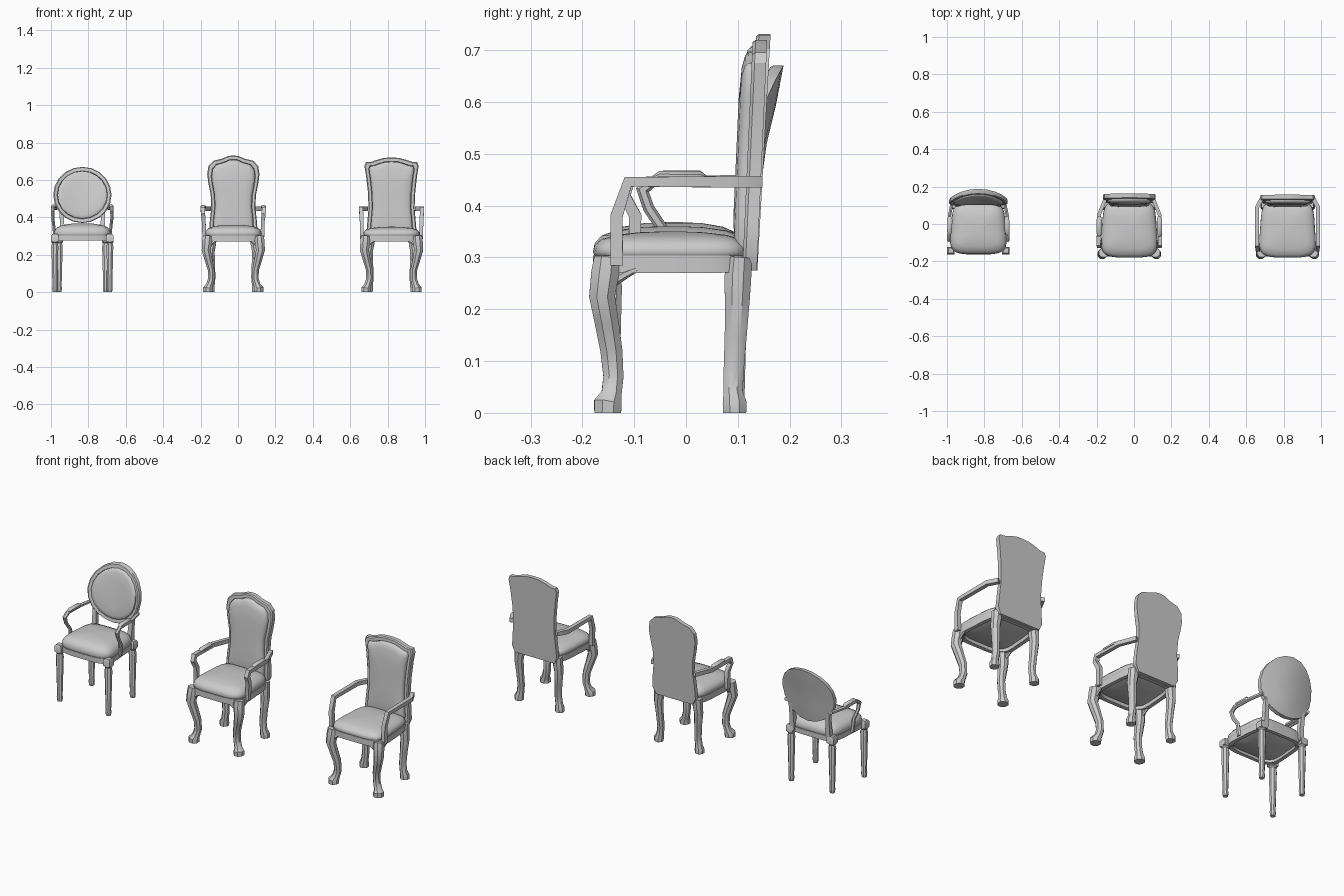
import bpy, bmesh, math
from mathutils import Vector


def loft(name, rings, closed=False, angle=40):
    """Skin equal-length rings; cap the ends unless the loft closes on itself."""
    bm = bmesh.new()
    vs = [[bm.verts.new(p) for p in r] for r in rings]
    n, m = len(rings[0]), len(rings)
    for i in range(m if closed else m - 1):
        a, b = vs[i], vs[(i + 1) % m]
        for j in range(n):
            k = (j + 1) % n
            bm.faces.new((a[j], a[k], b[k], b[j]))
    if not closed:
        caps = [bm.faces.new(vs[0]), bm.faces.new(vs[-1])]
        bmesh.ops.poke(bm, faces=caps)
    bmesh.ops.recalc_face_normals(bm, faces=bm.faces)
    me = bpy.data.meshes.new(name)
    bm.to_mesh(me)
    bm.free()
    ob = bpy.data.objects.new(name, me)
    bpy.context.collection.objects.link(ob)
    bpy.ops.object.select_all(action='DESELECT')
    ob.select_set(True)
    bpy.context.view_layer.objects.active = ob
    bpy.ops.object.shade_smooth_by_angle(angle=math.radians(angle))
    return ob


def tube(name, cx, side, path, sides=8):
    """Sweep along points (x, y, z, radius_x, radius_other), mirrored by side."""
    pts = [Vector((cx + side * p[0], p[1], p[2])) for p in path]
    rings = []
    for i, p in enumerate(pts):
        t = Vector((0, 0, 0))
        if i:
            t += (p - pts[i - 1]).normalized()
        if i < len(pts) - 1:
            t += (pts[i + 1] - p).normalized()
        t.normalize()
        u = (Vector((1, 0, 0)) - t * t.x).normalized()
        v = t.cross(u)
        k = 1.414 if sides == 4 else 1
        ring = []
        for j in range(sides):
            a = 2 * math.pi * (j + 0.5) / sides
            ring.append(p + u * (k * path[i][3] * math.cos(a)) + v * (k * path[i][4] * math.sin(a)))
        rings.append(ring)
    return loft(name, rings)


def seat_ring(cx, y0, y1, z, s=1.0, wave=0.0, n=32):
    """Rounded trapezoid outline, wider and bowed at the front."""
    ring = []
    for j in range(n):
        a = 2 * math.pi * (j + 0.5) / n
        c, d = math.cos(a), math.sin(a)
        x = math.copysign(abs(c) ** 0.4, c)
        y = math.copysign(abs(d) ** 0.4, d)
        w = 0.147 - 0.01 * y
        py = (y0 + y1) / 2 + s * y * (y1 - y0) / 2
        if y < -0.5:
            py -= 0.009 * (1 - x * x)
        ring.append((cx + s * x * w, py, z - wave * math.cos(3 * math.pi * x) ** 2))
    return ring


def seat(tag, cx, y0, y1, top, wave):
    # hollow rail and domed cushion
    loft(tag + "_seat_frame", [seat_ring(cx, y0, y1, 0.276, 1, wave), seat_ring(cx, y0, y1, 0.304),
                               seat_ring(cx, y0, y1, 0.304, 0.86), seat_ring(cx, y0, y1, 0.276, 0.86, wave)], True)
    h = top - 0.3
    prof = [(0.88, -0.01), (0.98, 0.003), (1.0, 0.2 * h), (0.98, 0.45 * h), (0.89, 0.7 * h),
            (0.7, 0.87 * h), (0.4, 0.97 * h), (0.1, h)]
    loft(tag + "_seat_cushion", [seat_ring(cx, y0, y1, 0.3 + dz, s) for s, dz in prof], angle=60)


def back(tag, cx, outline, yb, lean, bow, thick, puff, inner):
    """Leaning framed back: outline of (x, z) points, solid frame, puffed pad."""
    zs = [p[1] for p in outline]
    zc = (min(zs) + max(zs)) / 2

    def ring(sx, sz, fwd):
        r = []
        for x, z in outline:
            x, z = x * sx, zc + (z - zc) * sz
            r.append((cx + x, yb + lean * (z - 0.28) - bow * x * x - fwd, z))
        return r
    ix, iz = inner
    loft(tag + "_back_frame", [ring(0.5, 0.5, 0), ring(1, 1, 0), ring(1, 1, thick * 0.8), ring(0.96, 0.98, thick),
                               ring(ix + 0.02, iz + 0.01, thick), ring(ix, iz, thick - 0.006),
                               ring(0.4, 0.4, thick - 0.006)], angle=30)
    steps = [(1.0, -0.006), (1.0, 0.3 * puff), (0.96, 0.6 * puff), (0.85, 0.85 * puff), (0.55, puff), (0.15, puff)]
    loft(tag + "_back_pad", [ring(ix * s, iz * s, thick + f) for s, f in steps], angle=60)


def mirrored(half):
    """Half outline from bottom to top centre, completed on the other side."""
    return half + [(-x, z) for x, z in reversed(half) if x > 0]


CA, CB, CC = -0.832, -0.025, 0.821

# shared curved legs for the two tall chairs
front_leg = [(.138, -.153, .300, .027, .026), (.140, -.156, .270, .029, .029), (.145, -.162, .225, .026, .027),
             (.133, -.153, .175, .022, .025), (.119, -.144, .120, .019, .023), (.118, -.140, .070, .019, .021),
             (.128, -.144, .035, .020, .021), (.136, -.151, .018, .028, .029), (.136, -.151, .000, .027, .028)]
rear_leg = [(.115, .103, .300, .026, .026), (.116, .100, .260, .026, .028), (.121, .099, .220, .023, .026),
            (.116, .096, .150, .019, .023), (.112, .092, .080, .018, .021), (.117, .091, .040, .019, .020),
            (.123, .094, .018, .025, .025), (.123, .094, .000, .024, .024)]
for tag, cx in (("arched_chair", CB), ("square_chair", CC)):
    seat(tag, cx, -0.172, 0.122, 0.36 if cx == CB else 0.35, 0.006)
    for s in (-1, 1):
        tube(tag + "_front_leg", cx, s, front_leg)
        tube(tag + "_rear_leg", cx, s, rear_leg)
        # small knee brackets under the rails
        tube(tag + "_side_bracket", cx, s, [(.142, -.145, .252, .010, .012), (.145, -.115, .268, .008, .008),
                                            (.145, -.085, .282, .006, .004)], 6)
        tube(tag + "_front_bracket", cx, s, [(.128, -.162, .252, .010, .010), (.105, -.166, .268, .008, .008),
                                             (.080, -.168, .282, .006, .004)], 6)

# tall backs
back("arched_chair", CB, mirrored([(0, .275), (.11, .275), (.13, .31), (.127, .37), (.118, .45), (.121, .52), (.133, .58),
     (.140, .63), (.133, .675), (.108, .702), (.06, .714), (.028, .728), (0, .731)]), .138, .056, 0, .028, .024, (.83, .9))
back("square_chair", CC, mirrored([(0, .275), (.12, .275), (.135, .31), (.130, .37), (.123, .45), (.127, .54), (.136, .62),
     (.145, .675), (.137, .695), (.112, .696), (.08, .707), (.04, .718), (0, .720)]), .137, .045, 0, .028, .022, (.83, .9))

# arms: square bars with a sloping front support; the arched chair has pads
for s in (-1, 1):
    tube("square_chair_arm", CC, s, [(.158, -.134, .285, .010, .012), (.160, -.134, .380, .010, .012),
                                     (.163, -.112, .446, .011, .011), (.163, .090, .446, .011, .011),
                                     (.135, .142, .446, .011, .011)], 4)
    tube("arched_chair_arm", CB, s, [(.155, -.100, .285, .010, .012), (.158, -.098, .380, .010, .012),
                                     (.162, -.118, .420, .011, .011), (.164, -.108, .446, .011, .011),
                                     (.162, .050, .446, .010, .011), (.125, .142, .446, .010, .011)], 4)
    tube("arched_chair_arm_pad", CB, s, [(.160, -.065, .453, .008, .004), (.161, -.050, .456, .015, .012),
                                         (.161, .025, .456, .015, .012), (.158, .040, .453, .008, .004)])

# oval chair
seat("oval_chair", CA, -0.155, 0.112, 0.368, 0)
oval = [(.156 * math.sin(2 * math.pi * i / 20), .520 - .150 * math.cos(2 * math.pi * i / 20)) for i in range(20)]
back("oval_chair", CA, oval, .114, .19, 1.25, .025, .014, (.85, .85))
for s in (-1, 1):
    for part, x, y in (("front", .147, -.142), ("rear", .124, .100)):
        # turned straight leg with a corner block
        tube("oval_chair_%s_leg" % part, CA, s, [(x, y, .285, .020, .020), (x, y, .268, .021, .021), (x, y, .262, .016, .016),
             (x, y, .245, .020, .020), (x, y, .030, .014, .014), (x, y, .022, .016, .016), (x, y, 0, .013, .013)])
        tube("oval_chair_%s_block" % part, CA, s, [(x, y, .272, .020, .020), (x, y, .300, .020, .020), (x, y, .310, .014, .014)], 4)
    # posts carrying the oval
    tube("oval_chair_back_post", CA, s, [(.110, .104, .285, .013, .013), (.108, .108, .350, .012, .012),
                                         (.112, .118, .440, .010, .010)], 4)
    tube("oval_chair_arm", CA, s, [(.146, -.040, .285, .010, .012), (.153, -.045, .355, .009, .011),
                                   (.158, -.072, .395, .009, .011), (.158, -.084, .430, .011, .013),
                                   (.157, -.060, .449, .011, .010), (.155, .040, .448, .010, .010),
                                   (.138, .128, .450, .009, .010)], 6)
    tube("oval_chair_arm_pad", CA, s, [(.155, -.058, .454, .007, .004), (.154, -.042, .457, .014, .012),
                                       (.152, .025, .457, .014, .012), (.150, .040, .453, .007, .004)])
